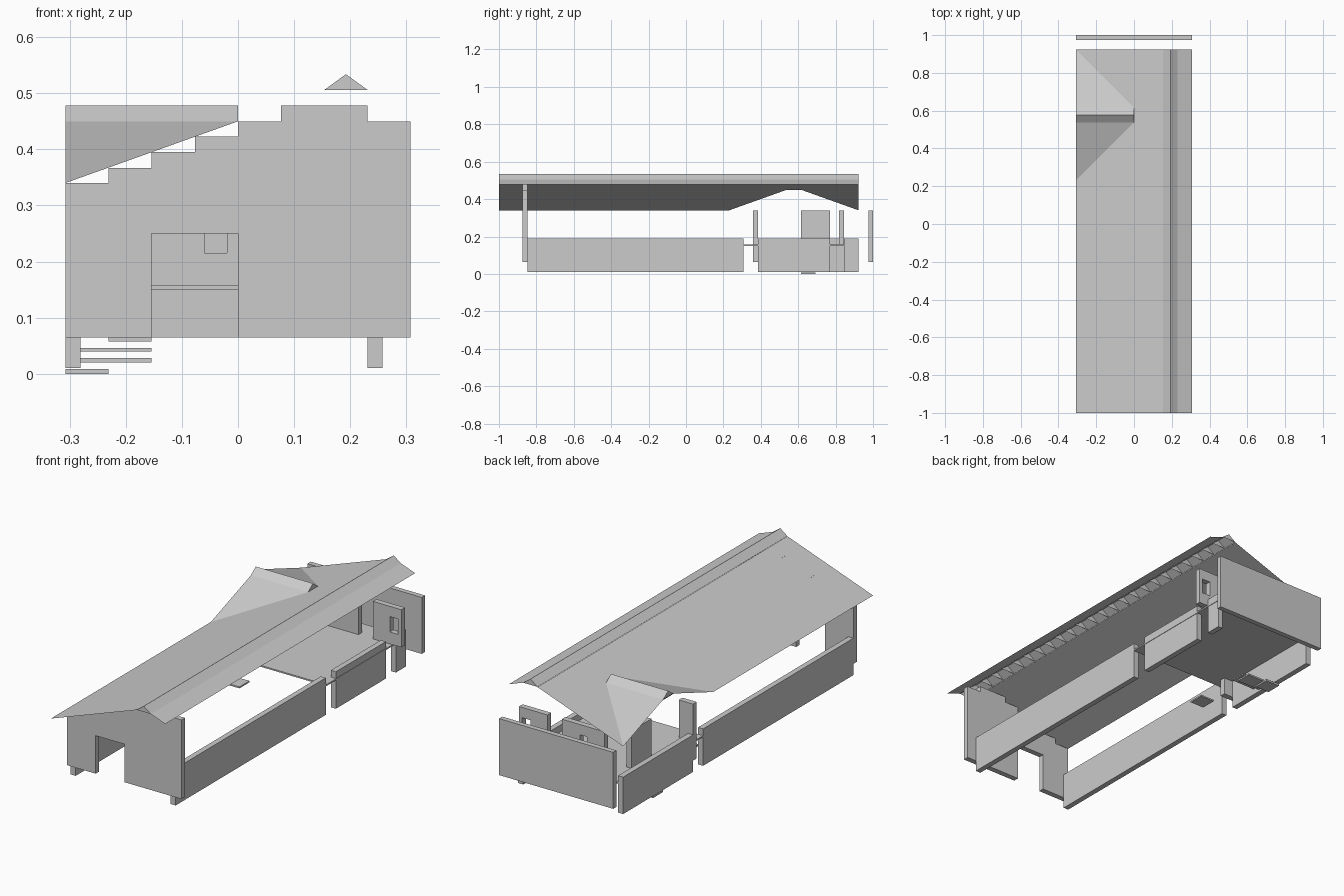
import bpy

if "Cube" in bpy.data.objects:
    bpy.data.objects.remove(bpy.data.objects["Cube"])

U = 2 / 26          # building module
X = 4 * U           # half width


def mesh(name, verts, faces):
    me = bpy.data.meshes.new(name)
    me.from_pydata(verts, [], faces)
    me.update()
    ob = bpy.data.objects.new(name, me)
    bpy.context.collection.objects.link(ob)
    return ob


def prism_y(name, profile, y0, y1):
    """Extrude an (x, z) outline along y."""
    n = len(profile)
    verts = [(x, y, z) for y in (y0, y1) for x, z in profile]
    faces = [tuple(range(n)), tuple(range(2 * n - 1, n - 1, -1))]
    faces += [((i + 1) % n, i, n + i, n + (i + 1) % n) for i in range(n)]
    return mesh(name, verts, faces)


def box(name, x0, x1, y0, y1, z0, z1):
    return prism_y(name, [(x0, z0), (x1, z0), (x1, z1), (x0, z1)], y0, y1)


def window_panel(name, x0, x1, wx0, wx1, y0=.818, y1=.846, z0=.157, z1=.34):
    """Wall panel made of two jambs, a sill and a lintel around a window."""
    box(name + "_left", x0, wx0, y0, y1, z0, z1)
    box(name + "_right", wx1, x1, y0, y1, z0, z1)
    box(name + "_sill", wx0, wx1, y0, y1, z0, .215)
    box(name + "_lintel", wx0, wx1, y0, y1, .29, z1)


# front wall with doorway and stepped top
top = [(X, .065), (X, .45), (3 * U, .45), (3 * U, .478), (U, .478), (U, .45), (0, .45),
       (0, .423), (-U, .423), (-U, .395), (-2 * U, .395), (-2 * U, .367),
       (-3 * U, .367), (-3 * U, .34), (-X, .34)]
prism_y("front_wall", top + [(-X, .065), (-2 * U, .065), (-2 * U, .25), (0, .25), (0, .065)],
        -.875, -.848)

# back wall
box("back_wall", -X, X, .975, 1, .065, .34)

# low side walls
for name, x, y0, y1 in (("left_wall_front", -X, -.848, 4 * U),
                        ("left_wall_back", -X, 5 * U, 12 * U),
                        ("right_wall_front", 3 * U, -.848, 4 * U),
                        ("right_wall_back", 3 * U, 5 * U, 10 * U),
                        ("right_wall_end", 3 * U, 11 * U, 12 * U)):
    box(name, x, x + .027, y0, y1, .01, .19)

# raised floor and inner walls
box("raised_floor", -X, .26, 4 * U, 12 * U, .15, .157)
box("entrance_stub", -X, -3 * U, .357, .385, .065, .34)
box("inner_side_panel", -.245, -.218, 8 * U, 10 * U, .157, .34)
window_panel("right_panel", 2 * U, X, .245, .29)
window_panel("middle_panel", -2 * U, U, -.06, -.02)

# steps
box("step_low", -X, -3 * U, 8 * U, 9 * U, 0, .009)
box("step_second", -X, -2 * U, 7.5 * U, 8.5 * U, .02, .028)
box("step_third", -X, -2 * U, 7 * U, 8 * U, .04, .046)
box("step_landing", -3 * U, -2 * U, 3 * U, 4 * U, .058, .065)

# main roof: thin sheets, left slope mitred around the cross gable
Y0, Y1 = -1, 12 * U
EAVE, SHOULDER, RIDGE = .34, .506, .534
a, r, b = 2 * U, 2.5 * U, 3 * U
K = .11 / X


def slope_z(x):
    return EAVE + (x + X) * K


left = [(-X, Y0), (a, Y0), (a, Y1), (-X, Y1), (0, 8 * U), (0, 7 * U), (-X, 3 * U)]
mesh("roof_left", [(x, y, slope_z(x)) for x, y in left],
     [(0, 1, 5, 6), (1, 2, 4, 5), (2, 3, 4)])
pts = [(a, SHOULDER), (r, RIDGE), (b, SHOULDER), (X, .478)]
mesh("roof_ridge_and_right", [(x, y, z) for y in (Y0, Y1) for x, z in pts],
     [(i, i + 1, i + 5, i + 4) for i in range(3)])

# triangular ribs under the ridge
verts, faces = [], []
for i in range(26):
    y = min(Y0 + i * U, Y1)
    verts += [(x, y, z) for x, z in pts[:3]]
    faces.append((3 * i, 3 * i + 1, 3 * i + 2))
mesh("ridge_ribs", verts, faces)

# cross gable roof: two mitred slopes and a raised ridge cap
for name, foot, head in (("gable_front_slope", 3 * U, 7 * U),
                         ("gable_back_slope", 12 * U, 8 * U)):
    mesh(name, [(-X, foot, EAVE), (0, head, .45), (-X, head, .45)], [(0, 1, 2)])
cap = [(7 * U, .45), (7.5 * U, .478), (8 * U, .45)]
mesh("gable_ridge_cap", [(x, y, z) for x in (-X, 0) for y, z in cap],
     [(0, 3, 4, 1), (1, 4, 5, 2), (0, 1, 2), (3, 5, 4)])
